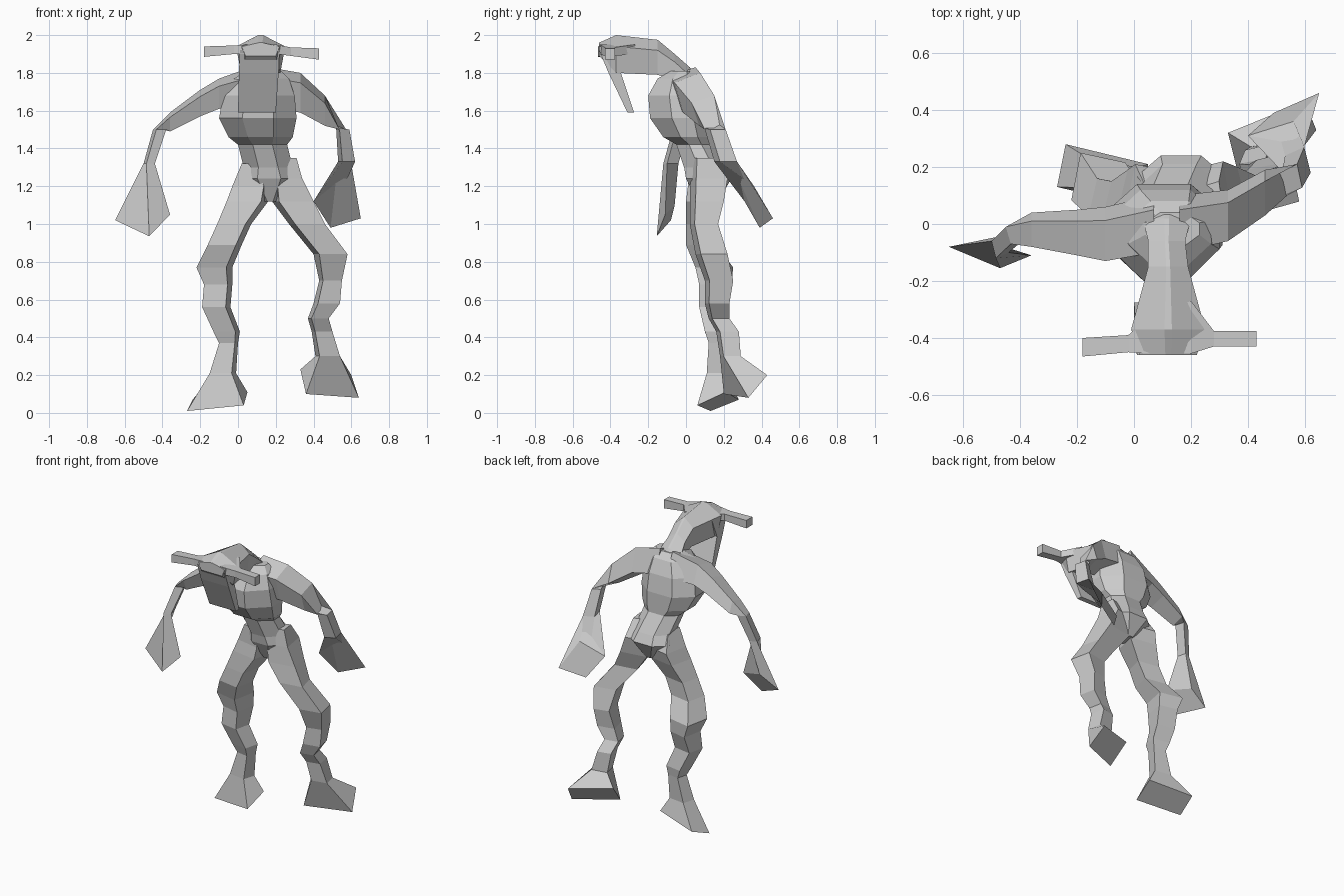
import bpy, bmesh
from mathutils import Vector

cube = bpy.data.objects.get("Cube")
if cube:
    bpy.data.objects.remove(cube, do_unlink=True)

grey = bpy.data.materials.new("plain grey")
grey.use_nodes = True
grey.diffuse_color = (0.6, 0.6, 0.6, 1)
grey.node_tree.nodes["Principled BSDF"].inputs["Base Color"].default_value = (0.6, 0.6, 0.6, 1)


def four_sided(t):
    """A four-sided outline turned within its bounds; 0 is a plain box."""
    return [(t, 0), (1, t), (1 - t, 1), (0, 1 - t)]


BOX = four_sided(0)
ARM = four_sided(.25)
LEFT_LEG = four_sided(.17)
RIGHT_LEG = four_sided(.83)
RIDGE = [(.1, 0), (.9, 0), (1, .7), (.55, 1), (.45, 1), (0, .7)]
ROUND = [(.3, 0), (.7, 0), (1, .35), (1, .7), (.73, 1), (.27, 1), (0, .7), (0, .35)]


def section(outline, axis, pos, a0, a1, b0, b1):
    """Cross-section across an axis, spanning a0..a1 by b0..b1."""
    ring = []
    for u, v in outline:
        p = [a0 + u * (a1 - a0), b0 + v * (b1 - b0)]
        p.insert("xyz".index(axis), pos)
        ring.append(Vector(p))
    return ring


def align(ring, previous):
    """Start and direction of a ring that twist least from the one before."""
    n = len(ring)
    mid = sum(ring, Vector()) / n
    old = sum(previous, Vector()) / n
    choices = [r[k:] + r[:k] for r in (ring, ring[::-1]) for k in range(n)]
    return min(choices, key=lambda r: sum(((p - mid) - (q - old)).length_squared
                                          for p, q in zip(r, previous)))


def loft(name, outline, stations, end=None):
    """Skin the sections, closing on an optional slanted end."""
    rings = [section(outline, *s) for s in stations]
    if end:
        rings.append([Vector(p) for p in end])
    for i in range(1, len(rings)):
        rings[i] = align(rings[i], rings[i - 1])
    bm = bmesh.new()
    loops = [[bm.verts.new(p) for p in r] for r in rings]
    n = len(loops[0])
    for lo, hi in zip(loops, loops[1:]):
        for i in range(n):
            j = (i + 1) % n
            bm.faces.new((lo[i], lo[j], hi[j], hi[i]))
    bm.faces.new(loops[0])
    bm.faces.new(loops[-1])
    bmesh.ops.recalc_face_normals(bm, faces=bm.faces)
    mesh = bpy.data.meshes.new(name)
    bm.to_mesh(mesh)
    bm.free()
    mesh.materials.append(grey)
    obj = bpy.data.objects.new(name, mesh)
    bpy.context.collection.objects.link(obj)


# Torso from crotch to shoulders
loft("torso", ROUND, [
    ("z", 1.12, .13, .21, .06, .17),
    ("z", 1.24, .01, .32, 0, .24),
    ("z", 1.30, .03, .29, -.01, .21),
    ("z", 1.42, 0, .26, -.05, .14),
    ("z", 1.46, -.05, .29, -.12, .14),
    ("z", 1.56, -.1, .31, -.19, .14),
    ("z", 1.68, -.08, .3, -.2, .12),
    ("z", 1.77, -.02, .27, -.15, .08),
    ("z", 1.81, .04, .23, -.08, .04)])

# Neck and head, hanging face, crosswise horns
loft("head", RIDGE, [
    ("y", .09, .03, .2, 1.6, 1.73),
    ("y", .02, .03, .2, 1.68, 1.83),
    ("y", -.06, .05, .18, 1.76, 1.9),
    ("y", -.15, .05, .19, 1.79, 1.975),
    ("y", -.37, -.01, .25, 1.8, 2),
    ("y", -.46, .02, .22, 1.89, 1.96)])
loft("face", BOX, [
    ("z", 1.92, .01, .22, -.46, -.3),
    ("z", 1.8, .005, .215, -.41, -.345),
    ("z", 1.59, 0, .2, -.31, -.275)])
loft("horns", BOX, [
    ("x", -.18, -.465, -.4, 1.885, 1.94),
    ("x", -.02, -.45, -.39, 1.9, 1.945),
    ("x", .05, -.455, -.33, 1.9, 1.95),
    ("x", .2, -.455, -.27, 1.9, 1.95),
    ("x", .28, -.43, -.375, 1.89, 1.935),
    ("x", .43, -.43, -.375, 1.87, 1.93)])

# Arms ending in flared hands
loft("right_arm", ARM, [
    ("x", .07, -.1, .1, 1.62, 1.83),
    ("x", -.1, -.13, .06, 1.61, 1.77),
    ("x", -.2, -.11, .05, 1.57, 1.71),
    ("x", -.36, -.08, .04, 1.49, 1.59),
    ("z", 1.5, -.45, -.38, -.07, .01),
    ("z", 1.32, -.5, -.44, -.12, -.04)],
    [(-.65, -.08, 1.02), (-.47, -.155, .935), (-.36, -.11, 1.05), (-.52, -.06, 1.1)])
loft("left_arm", ARM, [
    ("x", .16, -.1, .1, 1.62, 1.83),
    ("x", .33, -.06, .12, 1.59, 1.8),
    ("x", .46, .03, .19, 1.52, 1.68),
    ("z", 1.5, .52, .59, .1, .21),
    ("z", 1.33, .53, .62, .15, .27)],
    [(.65, .46, 1.03), (.49, .39, .98), (.4, .31, 1.12), (.56, .36, 1.2)])

# Legs ending in flared feet
loft("right_leg", RIGHT_LEG, [
    ("z", 1.32, .02, .12, .02, .14),
    ("z", 1.2, -.03, .17, .01, .21),
    ("z", 1.12, -.06, .16, 0, .19),
    ("z", 1, -.11, .07, 0, .15),
    ("z", .89, -.16, .02, 0, .16),
    ("z", .77, -.22, -.03, .05, .25),
    ("z", .68, -.18, -.03, .07, .24),
    ("z", .56, -.19, -.04, .07, .2),
    ("z", .43, -.13, .01, .1, .22),
    ("z", .37, -.1, 0, .12, .21),
    ("z", .21, -.15, -.01, .11, .21)],
    [(-.27, .13, .01), (.03, .06, .04), (.05, .21, .11), (-.24, .28, .07)])
loft("left_leg", LEFT_LEG, [
    ("z", 1.35, .24, .31, .04, .15),
    ("z", 1.24, .18, .34, .02, .22),
    ("z", 1.12, .18, .4, .02, .2),
    ("z", 1, .27, .46, .02, .17),
    ("z", .84, .4, .58, .05, .22),
    ("z", .7, .43, .55, .1, .25),
    ("z", .58, .4, .54, .1, .23),
    ("z", .5, .37, .48, .12, .23),
    ("z", .43, .39, .5, .16, .28),
    ("z", .3, .41, .54, .18, .29)],
    [(.36, .2, .1), (.64, .33, .08), (.6, .43, .2), (.33, .32, .23)])
